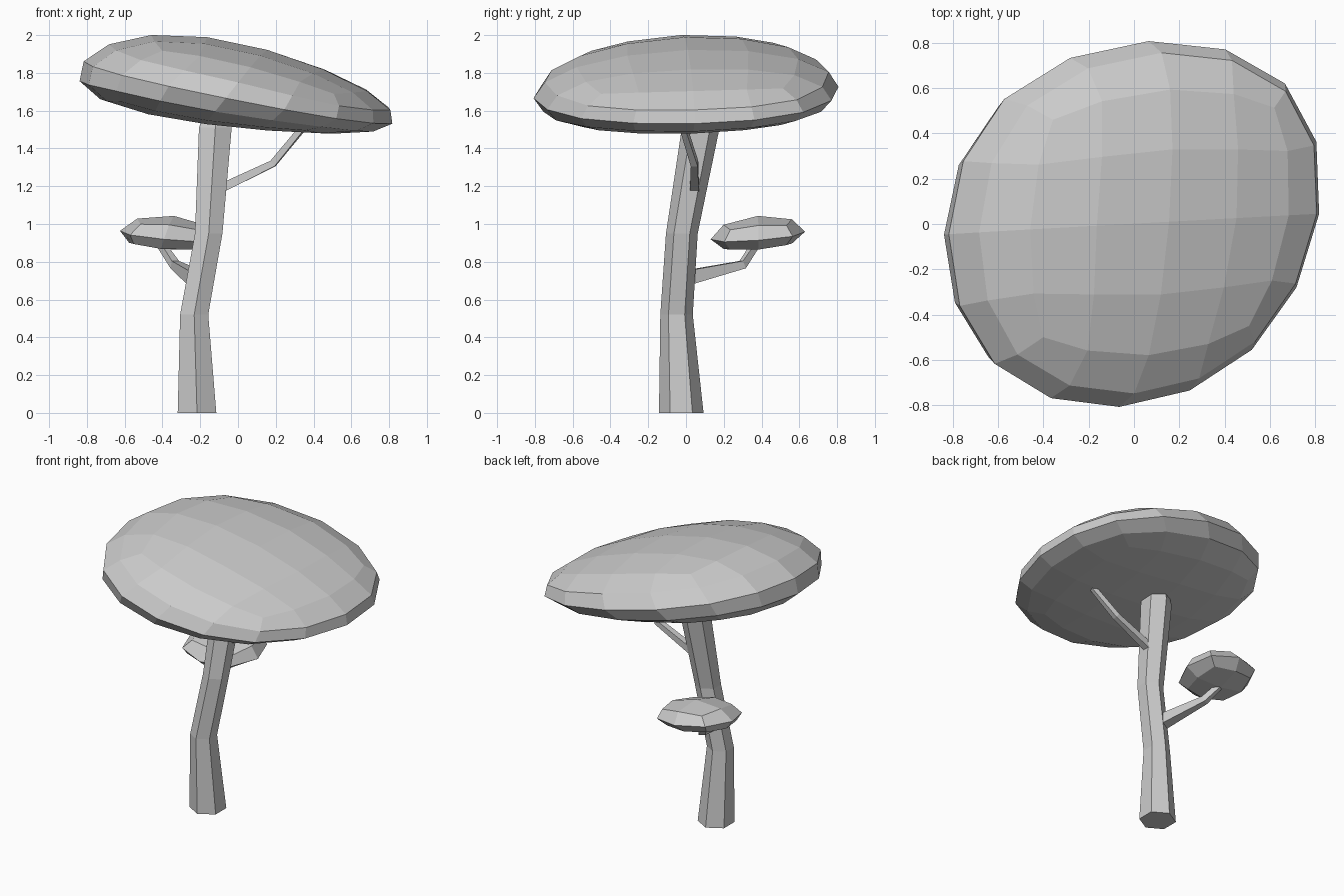
import bpy, bmesh, math
from mathutils import Vector, Matrix

cube = bpy.data.objects.get("Cube")
if cube:
    bpy.data.objects.remove(cube, do_unlink=True)

# Single plain material
grey = bpy.data.materials.new("light_grey")
grey.use_nodes = True
tone = (0.6, 0.6, 0.6, 1)
grey.diffuse_color = tone
grey.node_tree.nodes["Principled BSDF"].inputs["Base Color"].default_value = tone


def finish(name, bm):
    bmesh.ops.recalc_face_normals(bm, faces=bm.faces)
    mesh = bpy.data.meshes.new(name)
    bm.to_mesh(mesh)
    bm.free()
    mesh.materials.append(grey)
    ob = bpy.data.objects.new(name, mesh)
    bpy.context.scene.collection.objects.link(ob)
    return ob


def limb(name, stations, sides, axis=None, ref=(0, 0, 1), turn=0.0):
    """Loft polygon rings along (point, radius) stations."""
    bm = bmesh.new()
    pts = [Vector(p) for p, r in stations]
    rings = []
    for i, (p, r) in enumerate(stations):
        ahead, behind = pts[min(i + 1, len(pts) - 1)], pts[max(i - 1, 0)]
        along = Vector(axis) if axis else (ahead - behind).normalized()
        side = along.cross(Vector(ref)).normalized()
        up = side.cross(along)
        angles = [turn + math.tau * k / sides for k in range(sides)]
        rings.append([bm.verts.new(pts[i] + r * (math.cos(a) * side + math.sin(a) * up))
                      for a in angles])
    for low, high in zip(rings, rings[1:]):
        for k in range(sides):
            n = (k + 1) % sides
            bm.faces.new((low[k], low[n], high[n], high[k]))
    bm.faces.new(rings[0])
    bm.faces.new(rings[-1])
    return finish(name, bm)


def canopy(name, centre, u, v, w, levels, sag, flare=0.0, thin=0.0):
    """Rounded box on half axes u, v, w. The rim droops by sag, the back
    widens by flare and the thickness shrinks along u by thin."""
    bm = bmesh.new()
    bmesh.ops.create_cube(bm, size=2.38)
    ob = finish(name, bm)
    mod = ob.modifiers.new("rounding", "SUBSURF")
    mod.levels = mod.render_levels = levels
    # Bake the rounding, then shape the result
    bm = bmesh.new()
    bm.from_object(ob, bpy.context.evaluated_depsgraph_get())
    ob.modifiers.remove(mod)
    skew = Matrix((u, v, w)).transposed()
    for vert in bm.verts:
        a, b, c = vert.co
        shaped = Vector((a * (1 + flare * b), b, c * (1 - thin * a)))
        droop = Vector((0, 0, sag * (a * a + b * b)))
        vert.co = Vector(centre) + skew @ shaped - droop
    bm.to_mesh(ob.data)
    bm.free()
    return ob


# Bent six-sided trunk
limb("trunk", [((-0.217, -0.025, 0), 0.118), ((-0.232, -0.05, 0.52), 0.086),
               ((-0.155, -0.022, 0.95), 0.084), ((-0.12, 0.078, 1.51), 0.1),
               ((-0.115, 0.09, 1.57), 0.08)],
     6, axis=(0, 0, 1), ref=(0, 1, 0), turn=math.radians(30))

# Thin branches
limb("upper_branch", [((-0.11, 0.045, 1.18), 0.034), ((0.185, 0.045, 1.32), 0.026),
                      ((0.36, -0.02, 1.53), 0.022)], 4, turn=math.radians(45))
limb("lower_branch", [((-0.22, -0.02, 0.71), 0.056), ((-0.335, 0.3, 0.785), 0.03),
                      ((-0.42, 0.38, 0.91), 0.024)], 4, turn=math.radians(45))

# Tilted leaf canopies
canopy("main_canopy", (0, 0, 1.727), (0.818, 0.045, -0.165), (0.065, 0.808, 0.03),
       (0.155, 0.01, 0.195), 2, 0.031, flare=0.06, thin=0.28)
canopy("small_canopy", (-0.37, 0.38, 0.955), (0.255, 0.005, -0.025), (0.022, 0.25, 0.02),
       (0.03, 0, 0.088), 1, 0.016)
